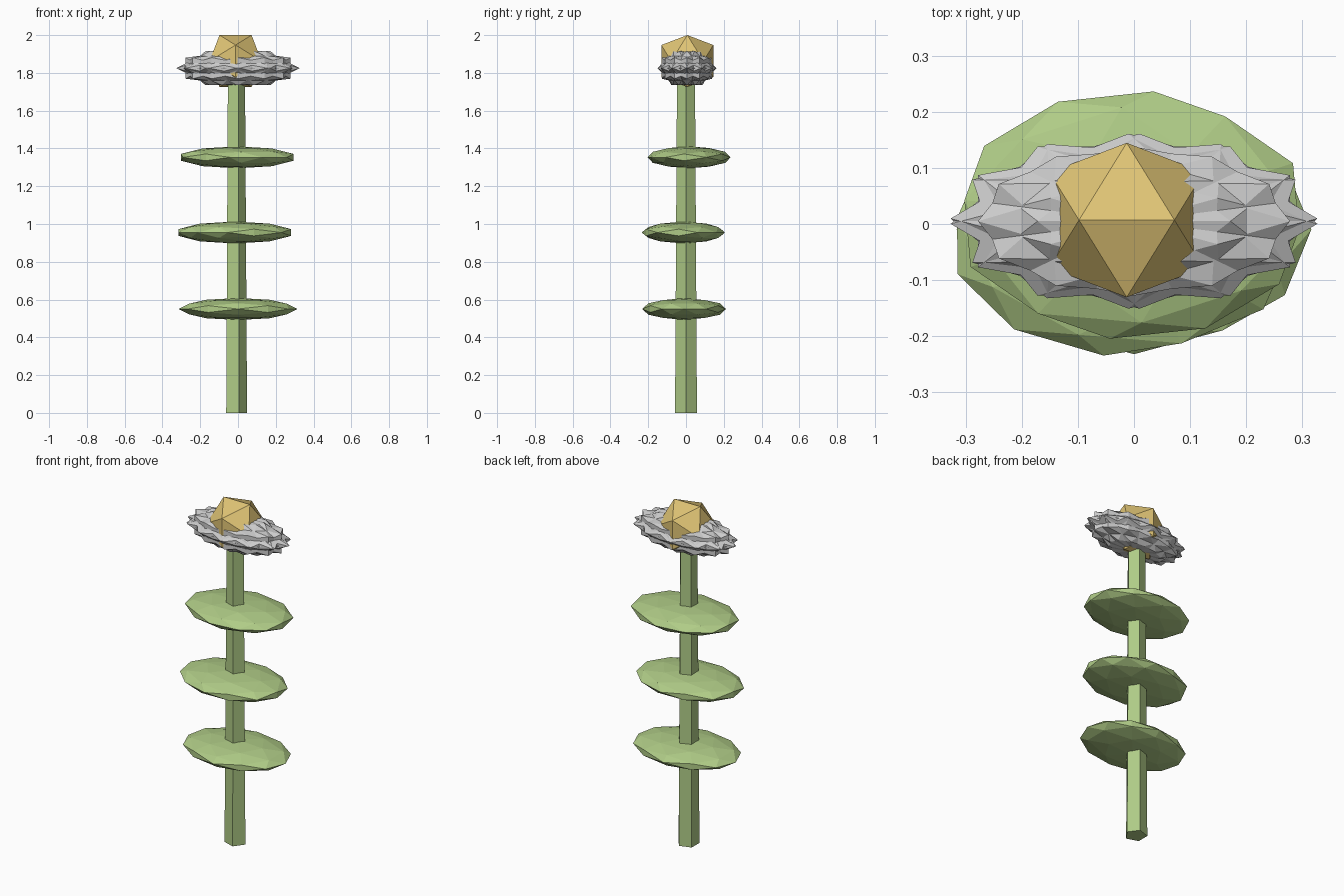
import bpy, bmesh, math
from mathutils import Vector, Matrix

if "Cube" in bpy.data.objects:
    bpy.data.objects.remove(bpy.data.objects["Cube"])

CX = -0.013  # stem axis in x


def material(name, rgb):
    m = bpy.data.materials.new(name)
    m.diffuse_color = (*rgb, 1)
    m.use_nodes = True
    m.node_tree.nodes["Principled BSDF"].inputs["Base Color"].default_value = m.diffuse_color
    return m


GREEN = material("leaf_green", (0.43, 0.60, 0.24))
GOLD = material("pollen_gold", (0.75, 0.56, 0.18))


def ico_points(detail=0):
    """Unit icosahedron with an edge on top, optionally split once."""
    t = (1 + math.sqrt(5)) / 2
    pts = []
    for a in (-1, 1):
        for b in (-t, t):
            pts += [Vector((a, 0, b)), Vector((0, b, a)), Vector((b, a, 0))]
    if detail:
        mids = [p + q for i, p in enumerate(pts) for q in pts[:i]
                if (p - q).length < 2.1]
        pts += mids
    return [p.normalized() for p in pts]


def faceted_ball(name, centre, scale, turns=(0,), tilt=0, detail=0, mat=None):
    """Flat-shaded balls, turned about z and then squashed, in one object."""
    me = bpy.data.meshes.new(name)
    bm = bmesh.new()
    for turn in turns:
        m = (Matrix.Translation(centre) @ Matrix.Diagonal((*scale, 1))
             @ Matrix.Rotation(turn, 4, 'Z') @ Matrix.Rotation(tilt, 4, 'X'))
        vs = [bm.verts.new(m @ p) for p in ico_points(detail)]
        bmesh.ops.convex_hull(bm, input=vs)
    bmesh.ops.recalc_face_normals(bm, faces=bm.faces)
    bm.to_mesh(me)
    bm.free()
    ob = bpy.data.objects.new(name, me)
    bpy.context.collection.objects.link(ob)
    if mat:
        me.materials.append(mat)
    return ob


# five-sided tapered stem, one corner towards +x
me = bpy.data.meshes.new("stem")
bm = bmesh.new()
bmesh.ops.create_cone(bm, cap_ends=True, segments=5, radius1=0.061,
                      radius2=0.05, depth=1.8)
first = max(bm.verts, key=lambda v: v.co.z).co
spin = -math.atan2(first.y, first.x)
bm.transform(Matrix.Translation((CX, 0, 0.9)) @ Matrix.Rotation(spin, 4, 'Z'))
bm.to_mesh(me)
bm.free()
me.materials.append(GREEN)
bpy.context.collection.objects.link(bpy.data.objects.new("stem", me))

# three flattened leaves, each turned differently
leaves = [((0.0, -0.01, 0.55), 0.0), ((-0.017, -0.014, 0.955), 0.9),
          ((-0.004, 0.016, 1.353), 2.0)]
for i, (pos, turn) in enumerate(leaves):
    faceted_ball(f"leaf_{i + 1}", pos, (0.316, 0.222, 0.058), (turn,),
                 detail=1, mat=GREEN)

# spiky ring of overlapping petals
faceted_ball("petals", (0.0, 0.005, 1.825), (0.327, 0.156, 0.106),
             [math.tau * i / 12 for i in range(12)])

# golden flower centre
faceted_ball("flower_centre", (CX, 0.007, 1.8625), (0.1617,) * 3, mat=GOLD)
